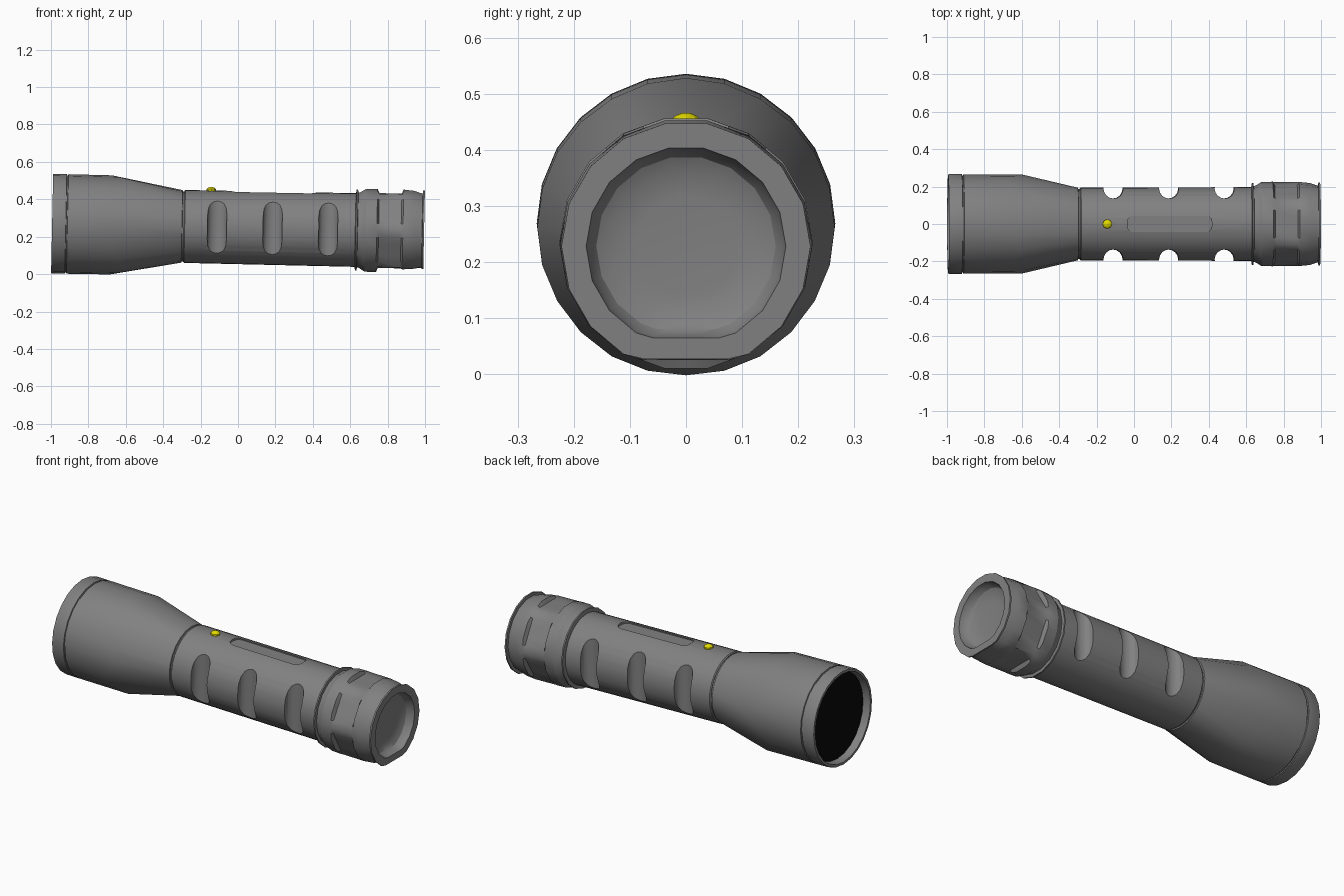
import bpy, bmesh
from math import sin, cos, pi
from mathutils import Matrix

if "Cube" in bpy.data.objects:
    bpy.data.objects.remove(bpy.data.objects["Cube"])

# The whole torch tips slightly down towards its tail
TILT = Matrix.Translation((0, 0, 0.249)) @ Matrix.Rotation(0.021, 4, 'Y')
GREY = (0.22, 0.22, 0.22, 1)


def finish(bm, name, angle=30, colour=GREY):
    bmesh.ops.recalc_face_normals(bm, faces=bm.faces)
    bm.transform(TILT)
    me = bpy.data.meshes.new(name)
    bm.to_mesh(me)
    bm.free()
    ob = bpy.data.objects.new(name, me)
    bpy.context.collection.objects.link(ob)
    mat = bpy.data.materials.new(name + "_colour")
    mat.diffuse_color = colour
    mat.use_nodes = True
    mat.node_tree.nodes["Principled BSDF"].inputs["Base Color"].default_value = mat.diffuse_color
    me.materials.append(mat)
    if angle:
        smooth(ob, angle)
    return ob


def smooth(ob, angle):
    bpy.ops.object.select_all(action='DESELECT')
    ob.select_set(True)
    bpy.context.view_layer.objects.active = ob
    bpy.ops.object.shade_smooth_by_angle(angle=angle * pi / 180)


def lathe(name, rings, n, angle=30, colour=GREY, half=False):
    """Ring = (x, radius, hex flat distance, bottom flat distance, x wobble).
    half: every second vertex lies on a straight polygon side."""
    bm = bmesh.new()
    loops = []
    for ring in rings:
        x, r, hexa, bottom, wob = (tuple(ring) + (0, 0, 0))[:5]
        loop = []
        for i in range(n):
            a = 2 * pi * i / n
            rad = r * cos(2 * pi / n) if half and i % 2 else r
            if hexa:
                off = (a % (pi / 3)) - pi / 6
                rad = min(rad, hexa / cos(off))
            if bottom and sin(a) < -0.1:
                rad = min(rad, bottom / -sin(a))
            loop.append(bm.verts.new((x + wob * cos(6 * a), rad * cos(a), rad * sin(a))))
        loops.append(loop)
    for p, q in zip(loops, loops[1:]):
        for i in range(n):
            j = (i + 1) % n
            bm.faces.new((p[i], p[j], q[j], q[i]))
    bm.faces.new(loops[0])
    bm.faces.new(loops[-1])
    return finish(bm, name, angle, colour)


def prism(name, outline, z0, z1):
    bm = bmesh.new()
    f = bm.faces.new([bm.verts.new((x, y, z0)) for x, y in outline])
    up = bmesh.ops.extrude_face_region(bm, geom=[f])
    for v in up['geom']:
        if isinstance(v, bmesh.types.BMVert):
            v.co.z = z1
    ob = finish(bm, name, 0)
    ob.hide_render = True
    return ob


def cut(ob, cutter):
    m = ob.modifiers.new("cut", 'BOOLEAN')
    m.operation = 'DIFFERENCE'
    m.solver = 'EXACT'
    m.object = cutter
    bpy.context.view_layer.objects.active = ob
    bpy.ops.object.modifier_apply(modifier=m.name)
    bpy.data.objects.remove(cutter)


# Flared head with bezel groove, scalloped flare and open front
lathe("head", [
    (-0.945, 0.235), (-0.95, 0.242), (-0.994, 0.25), (-0.994, 0.264), (-0.99, 0.266),
    (-0.921, 0.266), (-0.919, 0.26), (-0.914, 0.26), (-0.912, 0.266),
    (-0.64, 0.265, 0, 0, 0.04), (-0.30, 0.194),
    (-0.298, 0.187), (-0.27, 0.187)], 24)

# Dark lens
lathe("lens", [(-0.953, 0.243), (-0.947, 0.243)], 24, colour=(0.003, 0.003, 0.003, 1))

# Grip tube
body = lathe("grip", [(-0.29, 0.19), (-0.285, 0.195), (-0.27, 0.195), (0.65, 0.197)], 36, 0)

# Finger scallops on both sides
for x in (-0.112, 0.185, 0.482):
    for s in (1, -1):
        ring = [(x + 0.052 * cos(2 * pi * k / 16), s * 0.187 + 0.051 * sin(2 * pi * k / 16))
                for k in range(16)]
        cut(body, prism("scallop_cutter", ring, -0.4, 0.4))

# Shallow rounded recess along the top
slot = []
for cx, cy, a0 in ((0.38, 0.012, 0), (-0.007, 0.012, 90), (-0.007, -0.012, 180), (0.38, -0.012, 270)):
    for k in range(4):
        a = (a0 + 30 * k) * pi / 180
        slot.append((cx + 0.032 * cos(a), cy + 0.032 * sin(a)))
cut(body, prism("recess_cutter", slot, 0.184, 0.3))
smooth(body, 40)

# Tail cap: flanges, hexagonal wrench band, flat underside, dished end
H, B = 0.2, 0.201
lathe("tail_cap", [
    (0.625, 0.19), (0.63, 0.219), (0.638, 0.219), (0.64, 0.203), (0.65, 0.205),
    (0.682, 0.225), (0.742, 0.226), (0.752, 0.225, H), (0.872, 0.225, H),
    (0.882, 0.225, 0, B + 0.004), (0.94, 0.219, 0, B), (0.972, 0.208, 0, B - 0.006),
    (0.984, 0.206, 0, B - 0.006), (0.986, 0.222, 0, B), (0.995, 0.222, 0, B),
    (0.995, 0.178, 0, 0.163), (0.972, 0.173, 0, 0.159), (0.953, 0.16, 0, 0.149),
    (0.941, 0.135, 0, 0.13), (0.936, 0.09)], 36, half=True)

# Yellow switch button on top
bm = bmesh.new()
rows = []
for r, z in ((0.025, 0.185), (0.025, 0.203), (0.017, 0.21), (0.006, 0.214)):
    rows.append([bm.verts.new((-0.147 + r * cos(2 * pi * k / 8), r * sin(2 * pi * k / 8), z))
                 for k in range(8)])
for p, q in zip(rows, rows[1:]):
    for k in range(8):
        bm.faces.new((p[k], p[(k + 1) % 8], q[(k + 1) % 8], q[k]))
bm.faces.new(rows[0])
bm.faces.new(rows[-1])
finish(bm, "switch_button", 30, (0.75, 0.7, 0.0, 1))
